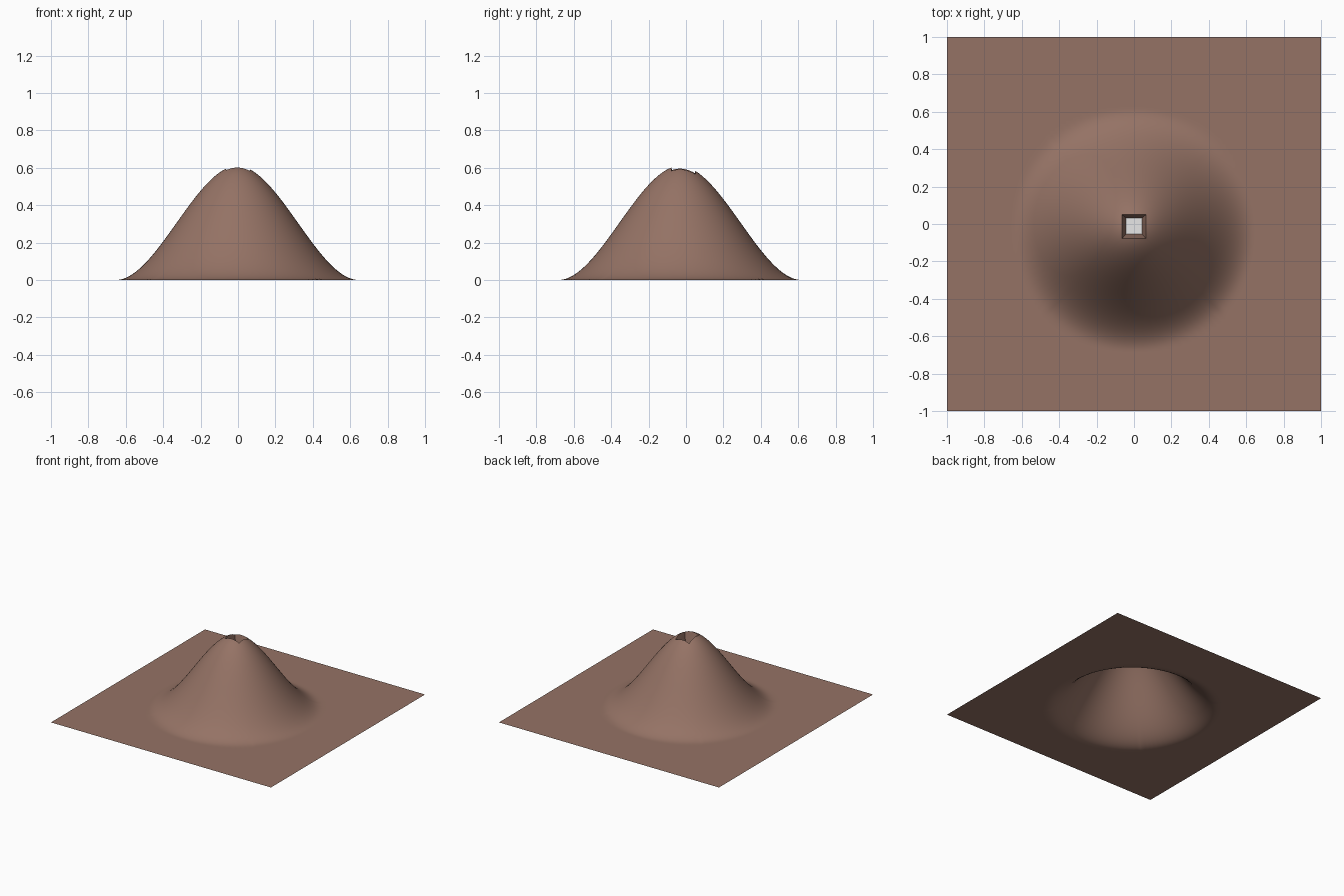
import bpy, bmesh, math

if "Cube" in bpy.data.objects:
    bpy.data.objects.remove(bpy.data.objects["Cube"])

HILL = (-0.004, -0.032)   # centre of the bump
RADIUS, HEIGHT = 0.65, 0.61
RIM = (0.0, -0.014, 0.064)     # crater rim: centre x, centre y, half size
FLOOR = (0.0, -0.011, 0.043)   # crater floor
FLOOR_Z = 0.5
SEG, RINGS = 24, 70


def material(name, rgb):
    m = bpy.data.materials.new(name)
    m.diffuse_color = (*rgb, 1)
    m.use_nodes = True
    m.node_tree.nodes["Principled BSDF"].inputs["Base Color"].default_value = m.diffuse_color
    return m


def hill_z(x, y):
    # smooth falloff from the peak to the flat ground
    t = max(0.0, 1 - math.hypot(x - HILL[0], y - HILL[1]) / RADIUS)
    return HEIGHT * t * t * (3 - 2 * t)


def square(cx, cy, half):
    # points around a square, counter-clockwise
    pts = []
    for k in range(4):
        for i in range(SEG):
            u, v = -1 + 2 * i / SEG, -1
            for _ in range(k):
                u, v = -v, u
            pts.append((cx + half * u, cy + half * v))
    return pts


def bridge(bm, inner, outer):
    n = len(inner)
    for i in range(n):
        j = (i + 1) % n
        bm.faces.new((inner[i], outer[i], outer[j], inner[j]))


def finish(bm, name, mat):
    me = bpy.data.meshes.new(name)
    bm.to_mesh(me)
    bm.free()
    me.materials.append(mat)
    ob = bpy.data.objects.new(name, me)
    bpy.context.collection.objects.link(ob)
    bpy.ops.object.select_all(action='DESELECT')
    ob.select_set(True)
    bpy.context.view_layer.objects.active = ob
    bpy.ops.object.shade_smooth_by_angle(angle=math.radians(30))
    return ob


brown = material("earth brown", (0.30, 0.17, 0.13))
grey = material("pale grey", (0.80, 0.80, 0.80))

# Hill and surrounding ground: square rings from the rim to the edge
bm = bmesh.new()
rim_pts, edge_pts = square(*RIM), square(0, 0, 1)
rings = []
for r in range(RINGS + 1):
    f = r / RINGS
    ring = []
    for (ax, ay), (bx, by) in zip(rim_pts, edge_pts):
        x, y = ax + (bx - ax) * f, ay + (by - ay) * f
        ring.append(bm.verts.new((x, y, hill_z(x, y))))
    rings.append(ring)
for a, b in zip(rings, rings[1:]):
    bridge(bm, a, b)

# Crater walls sloping down from the rim
bottom = [bm.verts.new((x, y, FLOOR_Z)) for x, y in square(*FLOOR)]
bridge(bm, bottom, rings[0])
finish(bm, "mountain", brown)

# Crater floor
bm = bmesh.new()
cx, cy, h = FLOOR
bm.faces.new([bm.verts.new((cx + h * u, cy + h * v, FLOOR_Z))
              for u, v in ((-1, -1), (1, -1), (1, 1), (-1, 1))])
finish(bm, "crater_floor", grey)
